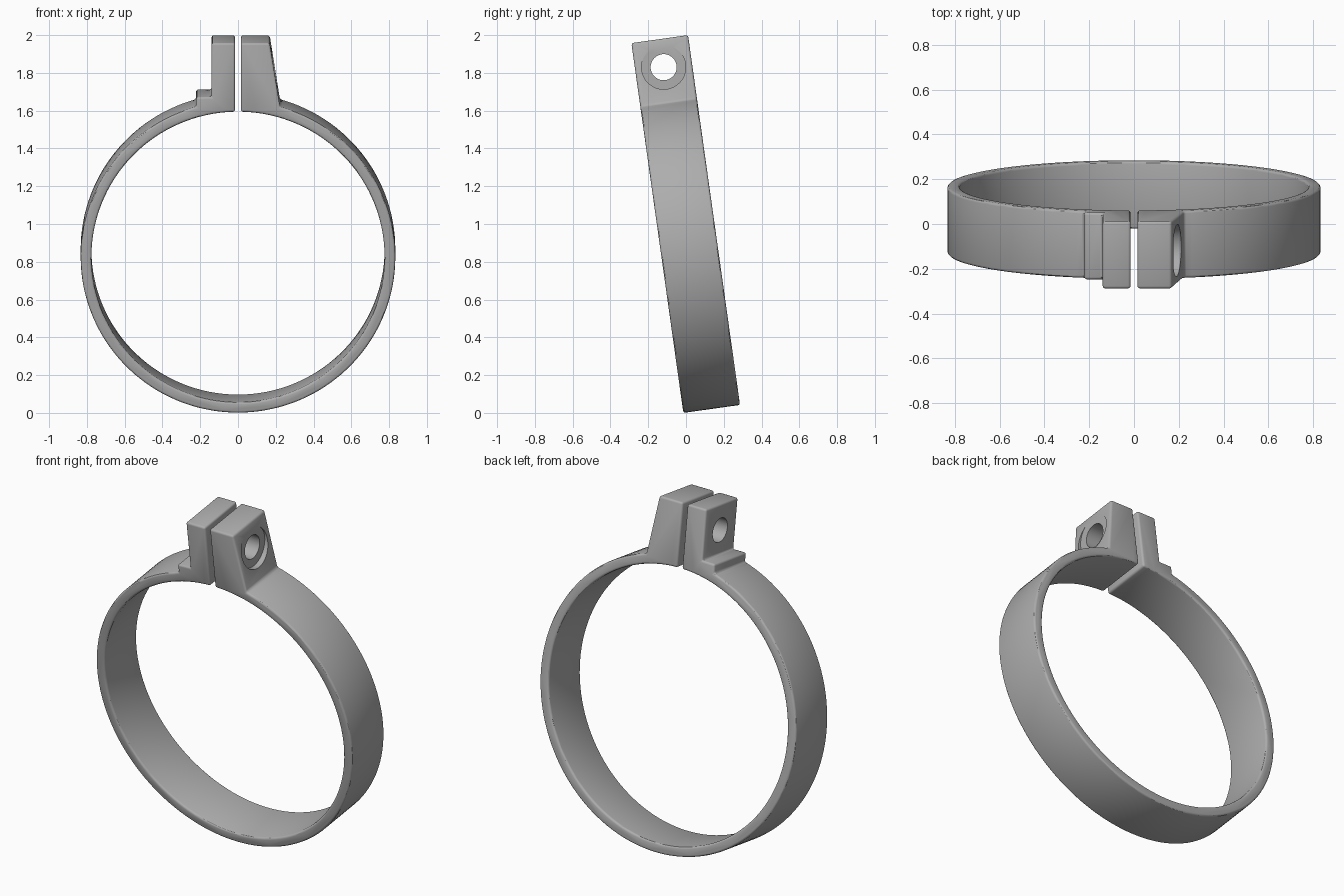
import bpy, bmesh
from math import radians, sin, cos, asin, sqrt, pi
from mathutils import Matrix

cube = bpy.data.objects.get("Cube")
if cube:
    bpy.data.objects.remove(cube, do_unlink=True)

OUTER, INNER, WIDTH = 0.833, 0.776, 0.303
GAP, TOP, HOLE_Z = 0.015, 1.977, 1.827
LUG_BASE = 0.222

grey = bpy.data.materials.new("plain grey")
grey.use_nodes = True
grey.diffuse_color = (0.42, 0.42, 0.42, 1)
grey.node_tree.nodes["Principled BSDF"].inputs["Base Color"].default_value = grey.diffuse_color


def arc(radius, start_x, steps=128):
    """Arc from +start_x, down round the bottom, up to -start_x."""
    a = asin(start_x / radius)
    angles = [a + (2 * pi - 2 * a) * i / steps for i in range(steps + 1)]
    return [(radius * sin(t), OUTER + radius * cos(t)) for t in angles]


def add_mesh(name, bm):
    mesh = bpy.data.meshes.new(name)
    bm.to_mesh(mesh)
    bm.free()
    obj = bpy.data.objects.new(name, mesh)
    bpy.context.collection.objects.link(obj)
    return obj


def cylinder_x(name, radius, x0, x1):
    """Cutter along x through the bolt axis."""
    bm = bmesh.new()
    place = Matrix.Translation(((x0 + x1) / 2, 0, HOLE_Z)) @ Matrix.Rotation(pi / 2, 4, 'Y')
    bmesh.ops.create_cone(bm, cap_ends=True, segments=48, radius1=radius,
                          radius2=radius, depth=x1 - x0, matrix=place)
    obj = add_mesh(name, bm)
    obj.hide_render = True
    return obj


# Split band with a stepped lug on one side and a tapered lug on the other
profile = arc(OUTER, LUG_BASE)
profile += [(-LUG_BASE, 1.688), (-0.14, 1.688), (-0.14, TOP), (-GAP, TOP)]
profile += arc(INNER, GAP)[::-1]
profile += [(GAP, TOP), (0.168, TOP)]

bm = bmesh.new()
face = bm.faces.new([bm.verts.new((x, -WIDTH / 2, z)) for x, z in profile])
side = bmesh.ops.extrude_face_region(bm, geom=[face])
verts = [g for g in side["geom"] if isinstance(g, bmesh.types.BMVert)]
bmesh.ops.translate(bm, verts=verts, vec=(0, WIDTH, 0))
bmesh.ops.recalc_face_normals(bm, faces=bm.faces)
clamp = add_mesh("clamp_ring", bm)
clamp.data.materials.append(grey)

# Softened edges
bevel = clamp.modifiers.new("soft_edges", 'BEVEL')
bevel.width = 0.012
bevel.segments = 3
bevel.limit_method = 'ANGLE'
bevel.angle_limit = radians(25)

# Bolt hole through both lugs and bolt head recess in the tapered lug
cutters = [cylinder_x("bolt_hole", 0.069, -0.5, 0.5),
           cylinder_x("bolt_head_recess", 0.117, 0.176, 0.5)]
for cutter in cutters:
    cut = clamp.modifiers.new(cutter.name, 'BOOLEAN')
    cut.operation = 'DIFFERENCE'
    cut.solver = 'EXACT'
    cut.object = cutter

bpy.ops.object.select_all(action='DESELECT')
clamp.select_set(True)
bpy.context.view_layer.objects.active = clamp
for name in [m.name for m in clamp.modifiers]:
    bpy.ops.object.modifier_apply(modifier=name)
for cutter in cutters:
    bpy.data.objects.remove(cutter, do_unlink=True)
bpy.ops.object.shade_smooth_by_angle(angle=radians(30))

# Lean the whole clamp forward
clamp.rotation_euler.x = radians(8)
clamp.location = (0, 0.136, 0.021)
